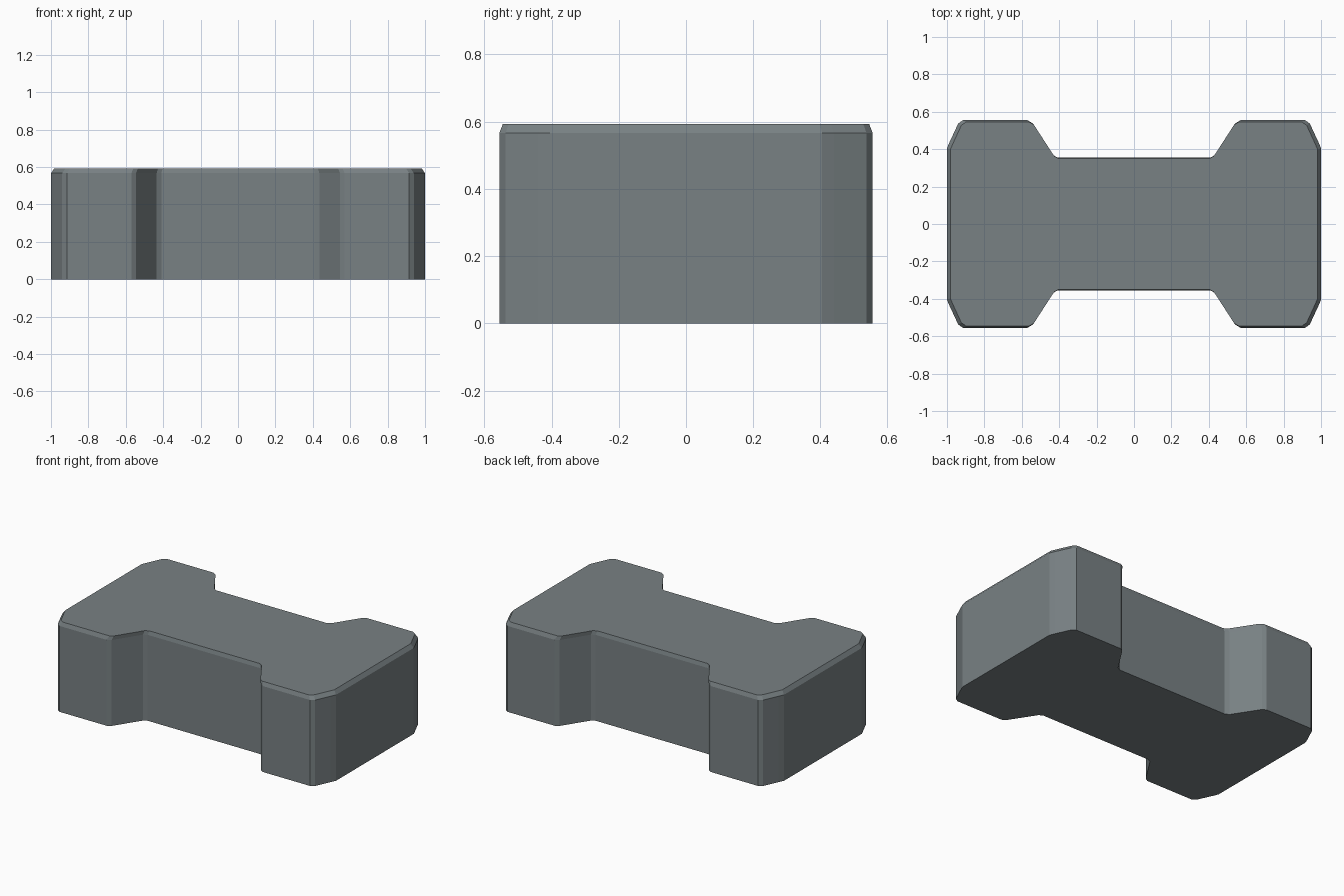
import bpy, bmesh

if "Cube" in bpy.data.objects:
    bpy.data.objects.remove(bpy.data.objects["Cube"])

# One grey for the whole block
grey = bpy.data.materials.new("slate grey")
grey.diffuse_color = (0.19, 0.22, 0.23, 1)
grey.use_nodes = True
grey.node_tree.nodes["Principled BSDF"].inputs["Base Color"].default_value = grey.diffuse_color

# Quarter outline of the waisted block, mirrored to a full loop
quarter = [(1.0, 0.405), (0.985, 0.44), (0.94, 0.537), (0.915, 0.555),
           (0.57, 0.555), (0.545, 0.54), (0.435, 0.37), (0.41, 0.356)]
half = quarter + [(-x, y) for x, y in reversed(quarter)]
outline = half + [(-x, -y) for x, y in half]

# Stacked rings: base, shoulder and slightly smaller chamfered top
bm = bmesh.new()
rings = [[bm.verts.new((x * s, y * s, z)) for x, y in outline]
         for z, s in ((0, 1), (0.567, 1), (0.593, 0.982))]
n = len(outline)
for low, high in zip(rings, rings[1:]):
    for i in range(n):
        j = (i + 1) % n
        bm.faces.new((low[i], low[j], high[j], high[i]))
bm.faces.new(rings[-1])
bm.faces.new(rings[0][::-1])
bmesh.ops.recalc_face_normals(bm, faces=bm.faces[:])

mesh = bpy.data.meshes.new("paving_block")
bm.to_mesh(mesh)
bm.free()
mesh.materials.append(grey)
block = bpy.data.objects.new("paving_block", mesh)
bpy.context.collection.objects.link(block)
